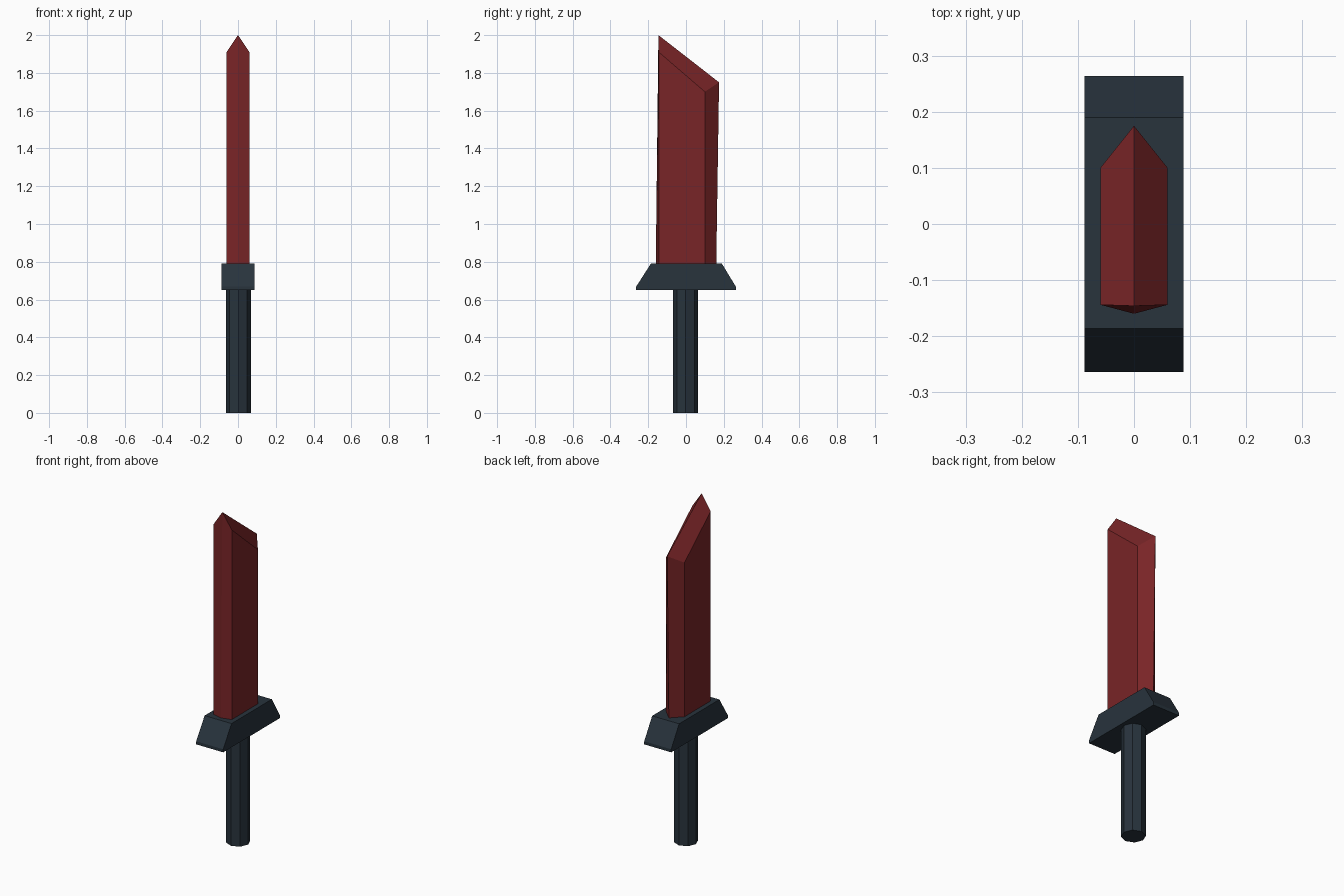
import bpy, bmesh, math

if "Cube" in bpy.data.objects:
    bpy.data.objects.remove(bpy.data.objects["Cube"])


def material(name, rgb):
    m = bpy.data.materials.new(name)
    m.diffuse_color = (*rgb, 1)
    m.use_nodes = True
    m.node_tree.nodes["Principled BSDF"].inputs["Base Color"].default_value = m.diffuse_color
    return m


def add_object(name, bm, mat):
    bmesh.ops.recalc_face_normals(bm, faces=bm.faces)
    mesh = bpy.data.meshes.new(name)
    bm.to_mesh(mesh)
    bm.free()
    mesh.materials.append(mat)
    ob = bpy.data.objects.new(name, mesh)
    bpy.context.collection.objects.link(ob)
    return ob


def loft(name, rings, mat):
    """Join matching closed rings of points and cap both ends."""
    bm = bmesh.new()
    loops = [[bm.verts.new(p) for p in ring] for ring in rings]
    n = len(loops[0])
    for a, b in zip(loops, loops[1:]):
        for i in range(n):
            j = (i + 1) % n
            bm.faces.new((a[i], a[j], b[j], b[i]))
    bm.faces.new(loops[0])
    bm.faces.new(loops[-1])
    return add_object(name, bm, mat)


red = material("dark red", (0.19, 0.018, 0.020))
slate = material("dark slate", (0.021, 0.033, 0.046))

# Grip: eight-sided bar
def octagon(z, r=0.066):
    return [(0.002 + r * math.cos(k * math.pi / 4),
             -0.002 + r * math.sin(k * math.pi / 4), z) for k in range(8)]

loft("grip", [octagon(0), octagon(0.66)], slate)

# Guard: trapezoid profile extruded across the width
profile = [(-0.264, 0.65), (0.264, 0.65), (0.264, 0.668),
           (0.19, 0.79), (-0.186, 0.79), (-0.264, 0.668)]
loft("guard", [[(x, y, z) for y, z in profile] for x in (-0.088, 0.088)], slate)

# Blade: half-width cross-sections mirrored left and right, with a slanted ridge top
W = 0.06
bm = bmesh.new()
lo = [bm.verts.new(p) for p in
      [(0, -0.16, 0.78), (W, -0.144, 0.78), (W, 0.10, 0.78), (0, 0.16, 0.78)]]
hi = [bm.verts.new(p) for p in
      [(0, -0.146, 2.0), (W, -0.144, 1.91), (W, 0.10, 1.70), (0, 0.175, 1.75)]]
for i in range(3):
    bm.faces.new((lo[i], lo[i + 1], hi[i + 1], hi[i]))
bm.faces.new(hi)
bm.faces.new(lo[::-1])
geom = bm.verts[:] + bm.edges[:] + bm.faces[:]
bmesh.ops.mirror(bm, geom=geom, axis='X', merge_dist=0.0001)
bmesh.ops.remove_doubles(bm, verts=bm.verts, dist=0.0001)
add_object("blade", bm, red)
